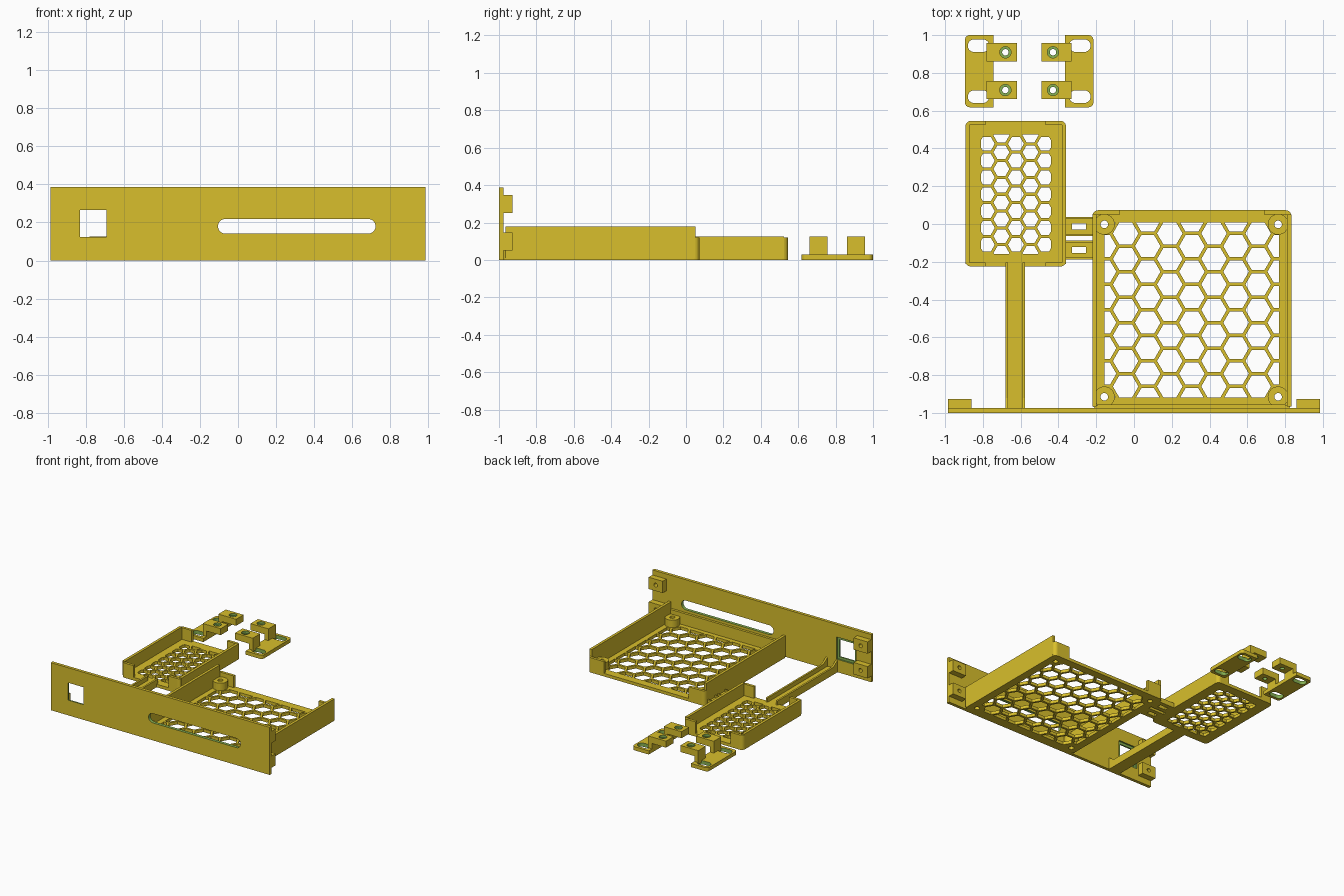
import bpy, bmesh, math
from mathutils import Vector

if "Cube" in bpy.data.objects:
    bpy.data.objects.remove(bpy.data.objects["Cube"])


def material(name, rgb):
    m = bpy.data.materials.new(name)
    m.diffuse_color = (*rgb, 1)
    m.use_nodes = True
    m.node_tree.nodes["Principled BSDF"].inputs["Base Color"].default_value = m.diffuse_color
    return m


MATS = [material("mustard yellow", (0.69, 0.52, 0.025)),
        material("cut green", (0.24, 0.44, 0.085))]


def make(name, bm, mat=0):
    bmesh.ops.recalc_face_normals(bm, faces=bm.faces)
    for f in bm.faces:
        f.material_index = mat
    me = bpy.data.meshes.new(name)
    bm.to_mesh(me)
    bm.free()
    for m in MATS:
        me.materials.append(m)
    ob = bpy.data.objects.new(name, me)
    bpy.context.collection.objects.link(ob)
    return ob


def extrude(bm, vec):
    """Turn all flat faces in bm into solids."""
    r = bmesh.ops.extrude_face_region(bm, geom=bm.faces[:], use_keep_orig=True)
    vs = [v for v in r["geom"] if isinstance(v, bmesh.types.BMVert)]
    bmesh.ops.translate(bm, verts=vs, vec=vec)


def prism(name, pts, a, b, axis="z", mat=0):
    """Extrude a 2D outline from a to b: (x,y) along z, (x,z) along y, (y,z) along x."""
    place = {"z": lambda p, q, h: (p, q, h), "y": lambda p, q, h: (p, h, q),
             "x": lambda p, q, h: (h, p, q)}[axis]
    bm = bmesh.new()
    bm.faces.new([bm.verts.new(place(p, q, a)) for p, q in pts])
    extrude(bm, Vector(place(0, 0, b - a)))
    return make(name, bm, mat)


def rounded(x0, x1, y0, y1, r=0.0, n=6):
    if r == 0:
        return [(x0, y0), (x1, y0), (x1, y1), (x0, y1)]
    pts = []
    for cx, cy, s in ((x1 - r, y0 + r, -90), (x1 - r, y1 - r, 0),
                      (x0 + r, y1 - r, 90), (x0 + r, y0 + r, 180)):
        for i in range(n + 1):
            t = math.radians(s + 90 * i / n)
            pts.append((cx + r * math.cos(t), cy + r * math.sin(t)))
    return pts


def circle(x, y, r, n=24):
    return [(x + r * math.cos(math.tau * i / n), y + r * math.sin(math.tau * i / n))
            for i in range(n)]


def box(name, x0, x1, y0, y1, z0, z1, mat=0):
    return prism(name, rounded(x0, x1, y0, y1), z0, z1, mat=mat)


def boolean(ob, others, op="DIFFERENCE"):
    for c in others:
        m = ob.modifiers.new("cut", "BOOLEAN")
        m.operation, m.solver, m.object = op, "EXACT", c
    dg = bpy.context.evaluated_depsgraph_get()
    me = bpy.data.meshes.new_from_object(ob.evaluated_get(dg))
    ob.modifiers.clear()
    ob.data = me
    for c in others:
        bpy.data.objects.remove(c)
    return ob


def honeycomb(x0, x1, y0, y1, pitch, gap, shift):
    """Hexagon cutters clipped to a rectangle."""
    bm = bmesh.new()
    cx, cy, col = (x0 + x1) / 2, (y0 + y1) / 2, pitch * math.sqrt(3) / 2
    for i in range(-5, 6):
        for j in range(-6, 7):
            y = cy + pitch * (j + 0.5 * ((i + shift) % 2))
            bm.faces.new([bm.verts.new((p, q, -0.1)) for p, q in
                          circle(cx + i * col, y, (pitch - gap) / math.sqrt(3), 6)])
    for co, no in (((x0, 0, 0), (-1, 0, 0)), ((x1, 0, 0), (1, 0, 0)),
                   ((0, y0, 0), (0, -1, 0)), ((0, y1, 0), (0, 1, 0))):
        bmesh.ops.bisect_plane(bm, geom=bm.verts[:] + bm.edges[:] + bm.faces[:],
                               plane_co=co, plane_no=no, clear_outer=True)
    extrude(bm, Vector((0, 0, 0.3)))
    return make("hex_cutter", bm)


def tray(name, x0, x1, y0, y1, hole, pitch, gap, shift, wall, lip, reach, r=0.03, t=0.022):
    # perforated floor
    floor = prism(name + "_floor", rounded(x0, x1, y0, y1, r), 0, 0.025)
    boolean(floor, [honeycomb(*hole, pitch, gap, shift)])
    # side walls that wrap round the corners as low lips
    o = rounded(x0, x1, y0, y1, r)
    right = [(x1 - reach, y0)] + o[:14] + [(x1 - reach, y1), (x1 - reach, y1 - t),
             (x1 - t, y1 - t), (x1 - t, y0 + t), (x1 - reach, y0 + t)]
    left = [(x0 + x1 - x, y) for x, y in right]
    for side, pts in (("left", left), ("right", right)):
        prism(f"{name}_{side}_lips", pts, 0.01, lip)
        a = x0 if side == "left" else x1 - t
        box(f"{name}_{side}_wall", a, a + t, y0 + t - 0.008, y1 - t, 0.01, wall)
    return floor


# Front panel with window, rounded slot and a wider recess behind the window
panel = box("front_panel", -0.985, 0.985, -1, -0.975, 0, 0.387)
boolean(panel, [prism("window_cut", rounded(-0.83, -0.692, 0.123, 0.265), -1.1, -0.9, "y", 1),
                prism("slot_cut", rounded(-0.105, 0.723, 0.142, 0.218, 0.037),
                      -1.1, -0.9, "y", 1)])
boolean(panel, [prism("recess_cut", rounded(-0.848, -0.674, 0.104, 0.285),
                      -0.988, -0.9, "y", 1)])

# Screw lugs behind the panel ends
for s in (-1, 1):
    for z in (0.0975, 0.298):
        x0, x1 = sorted((s * 0.86, s * 0.985))
        lug = box("panel_lug", x0, x1, -0.98, -0.927, z - 0.048, z + 0.048)
        boolean(lug, [prism("lug_hole", circle(s * 0.922, z, 0.016, 16), -0.965, -0.9, "y")])

# Large tray with front rail and four standoffs
big = tray("large_tray", -0.22, 0.833, -0.98, 0.073, (-0.155, 0.768, -0.918, 0.008),
           0.135, 0.018, 1, 0.178, 0.12, 0.145)
box("large_tray_front_rail", -0.19, 0.80, -0.976, -0.955, 0.01, 0.12)
for x in (-0.157, 0.763):
    for y in (-0.915, -0.002):
        post = prism("standoff", circle(x, y, 0.055), 0, 0.085)
        boolean(post, [prism("post_hole", circle(x, y, 0.02), -0.1, 0.2)])
        boolean(big, [prism("floor_hole", circle(x, y, 0.02), -0.1, 0.2)])

# Small tray
tray("small_tray", -0.893, -0.36, -0.225, 0.546, (-0.81, -0.44, -0.158, 0.473),
     0.089, 0.016, 0, 0.126, 0.12, 0.108)

# Links between the trays
for y in (-0.013, -0.138):
    link = box("tray_link", -0.365, -0.215, y - 0.05, y + 0.05, 0, 0.025)
    boolean(link, [box("link_hole", -0.328, -0.255, y - 0.016, y + 0.016, -0.1, 0.1)])
    for e in (-0.05, 0.04):
        box("link_rib", -0.365, -0.215, y + e, y + e + 0.01, 0.02, 0.04)

# Channel arm from panel to small tray, rails rising to the panel
box("arm_floor", -0.681, -0.576, -0.98, -0.205, 0, 0.025)
for x in (-0.681, -0.591):
    prism("arm_rail", [(-0.98, 0.01), (-0.205, 0.01), (-0.205, 0.06), (-0.92, 0.06),
                       (-0.98, 0.10)], x, x + 0.015, "x")

# Pair of loose mounting brackets, mirrored about their shared centre line
MX, CY = -0.555, 0.809
for name, s in (("left_bracket", -1), ("right_bracket", 1)):
    # base plate, rounded on its outer edge only
    o = rounded(0.19, 0.34, 0.618, 1.0, 0.025)
    outline = [(0.19, 0.618)] + o[:14] + [(0.19, 1.0)]
    plate = prism(name + "_plate", [(MX + s * a, b) for a, b in outline], 0, 0.03)
    s0, s1 = sorted((MX + s * 0.212, MX + s * 0.325))
    boolean(plate, [prism("slot_cut", rounded(s0, s1, CY + d - 0.033, CY + d + 0.033, 0.032),
                          -0.1, 0.1, mat=1) for d in (-0.135, 0.135)])
    for d in (-0.1, 0.1):
        y = CY + d
        # raised tab: leg on the plate with an overhanging screw block
        prof = [(MX + s * a, z) for a, z in ((0.225, 0.015), (0.225, 0.126), (0.065, 0.126),
                                             (0.065, 0.073), (0.19, 0.073), (0.19, 0.015))]
        tab = prism(name + "_tab", prof, y - 0.048, y + 0.048, "y")
        hx = MX + s * 0.126
        boolean(tab, [prism("screw_hole", circle(hx, y, 0.017), -0.1, 0.3, mat=1),
                      prism("counterbore", circle(hx, y, 0.03), 0.108, 0.3, mat=1)])
